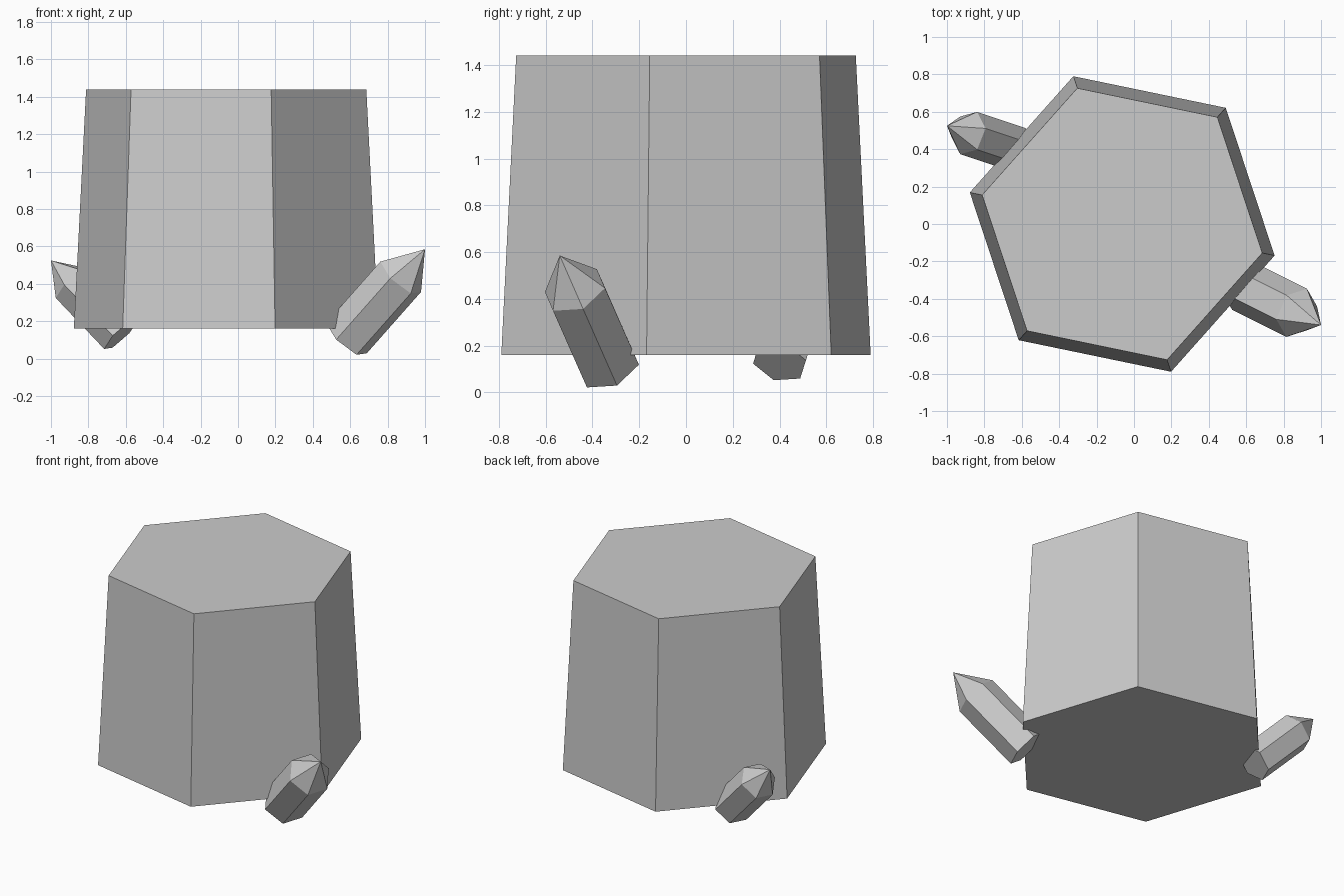
import bpy
import bmesh
import math
from mathutils import Vector

cube = bpy.data.objects.get("Cube")
if cube:
    bpy.data.objects.remove(cube, do_unlink=True)

# Single stone colour
stone = bpy.data.materials.new("stone_grey")
stone.use_nodes = True
grey = (0.6, 0.6, 0.6, 1.0)
stone.diffuse_color = grey
stone.node_tree.nodes["Principled BSDF"].inputs["Base Color"].default_value = grey


def hex_ring(bm, centre, axis, corner, radius):
    """Six vertices around an axis, the first lying towards corner."""
    u = axis.normalized()
    a = (corner - u * corner.dot(u)).normalized()
    b = u.cross(a)
    ring = []
    for i in range(6):
        t = math.tau * i / 6
        ring.append(bm.verts.new(centre + radius * (a * math.cos(t) + b * math.sin(t))))
    return ring


def bridge(bm, low, high):
    for i in range(6):
        j = (i + 1) % 6
        bm.faces.new((low[i], low[j], high[j], high[i]))


def finish(bm, name):
    bmesh.ops.recalc_face_normals(bm, faces=bm.faces)
    mesh = bpy.data.meshes.new(name)
    bm.to_mesh(mesh)
    bm.free()
    mesh.materials.append(stone)
    obj = bpy.data.objects.new(name, mesh)
    bpy.context.collection.objects.link(obj)


def crystal(name, base, tip, corner, radius):
    """Hexagonal prism with a pointed end."""
    base, tip = Vector(base), Vector(tip)
    axis, corner = tip - base, Vector(corner)
    bm = bmesh.new()
    low = hex_ring(bm, base, axis, corner, radius)
    shoulder = hex_ring(bm, base + axis * 0.69, axis, corner, radius)
    point = bm.verts.new(tip)
    bm.faces.new(low)
    bridge(bm, low, shoulder)
    for i in range(6):
        bm.faces.new((shoulder[i], shoulder[(i + 1) % 6], point))
    finish(bm, name)


# Large tapered hexagonal column
bm = bmesh.new()
up = Vector((0, 0, 1))
turn = math.radians(-11.7)
corner = Vector((math.cos(turn), math.sin(turn), 0))
bottom = hex_ring(bm, Vector((-0.063, 0, 0.16)), up, corner, 0.832)
top = hex_ring(bm, Vector((-0.063, 0, 1.44)), up, corner, 0.765)
bm.faces.new(bottom)
bm.faces.new(top)
bridge(bm, bottom, top)
finish(bm, "column")

# Small crystals leaning out of the foot
crystal("front_left_crystal", (0.58, -0.33, 0.11), (1.0, -0.54, 0.585),
        (0.052, 0.129, 0.005), 0.14)
crystal("back_right_crystal", (-0.625, 0.40, 0.13), (-1.0, 0.525, 0.525),
        (0.05, 0.13, 0.01), 0.122)
